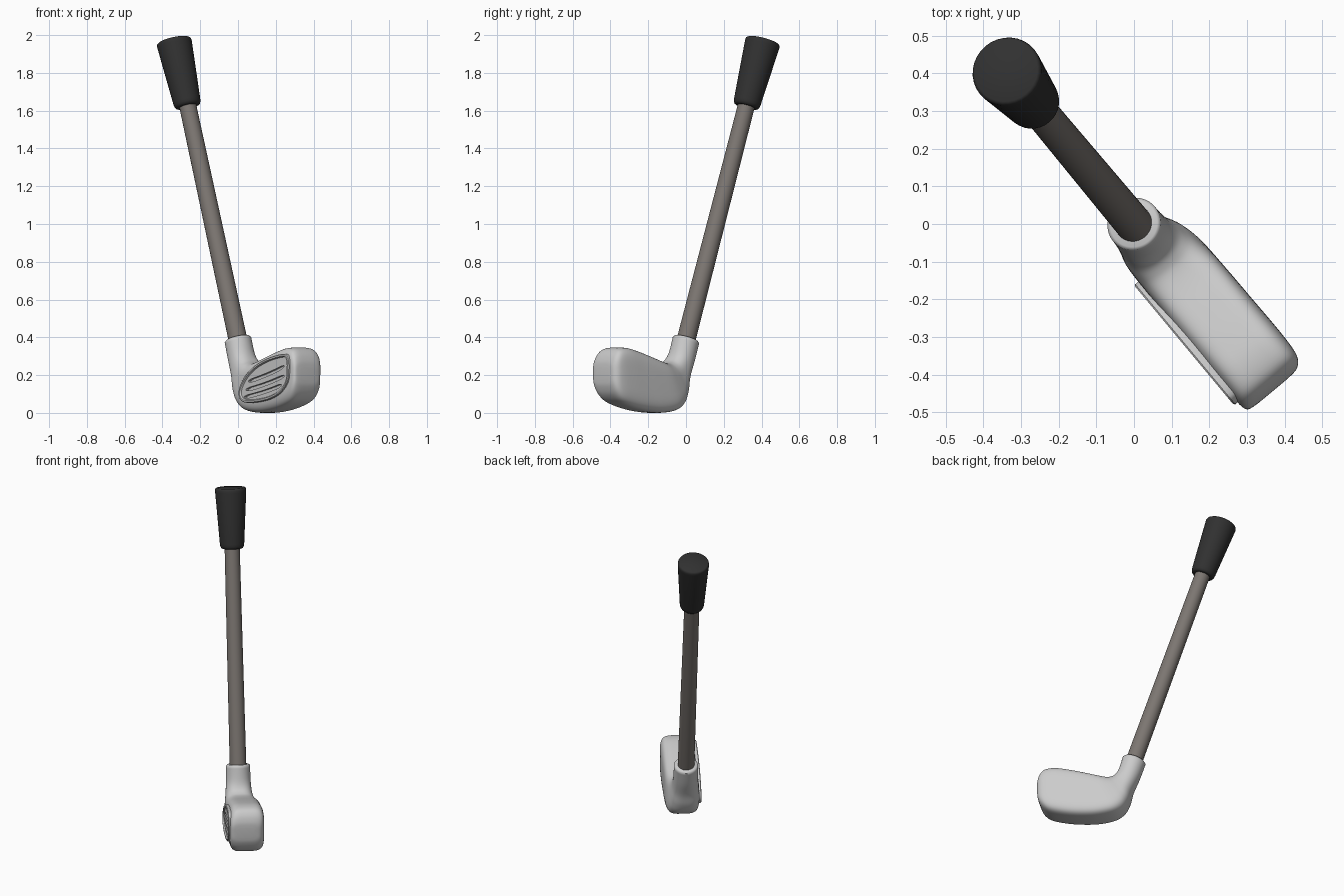
import bpy, bmesh, math
from mathutils import Vector

if "Cube" in bpy.data.objects:
    bpy.data.objects.remove(bpy.data.objects["Cube"])

# Head frame: s runs heel to toe, t runs face to back, z is up
U = Vector((0.64, -0.768, 0))
B = Vector((0.768, 0.64, 0))


def world(s, t, z):
    return U * s + B * t + Vector((0, 0, z))


def spline(pts, steps, closed=False):
    """Catmull-Rom interpolation of rows of any length."""
    n, out = len(pts), []
    for i in range(n if closed else n - 1):
        ids = [(i + k) % n if closed else min(max(i + k, 0), n - 1) for k in (-1, 0, 1, 2)]
        for j in range(steps):
            u = j / steps
            out.append([0.5 * (2 * b + (c - a) * u + (2 * a - 5 * b + 4 * c - d) * u * u
                               + (3 * b - a - 3 * c + d) * u ** 3)
                        for a, b, c, d in zip(*[pts[k] for k in ids])])
    if not closed:
        out.append(list(pts[-1]))
    return out


def loft(bm, rings):
    """Skin closed rings of points and cap both ends."""
    vs = [[bm.verts.new(p) for p in r] for r in rings]
    n = len(vs[0])
    for a, b in zip(vs, vs[1:]):
        for i in range(n):
            bm.faces.new((a[i], a[(i + 1) % n], b[(i + 1) % n], b[i]))
    bm.faces.new(vs[0])
    bm.faces.new(vs[-1])


def finish(bm, name, color=None, angle=40):
    bmesh.ops.recalc_face_normals(bm, faces=bm.faces)
    me = bpy.data.meshes.new(name)
    bm.to_mesh(me)
    bm.free()
    ob = bpy.data.objects.new(name, me)
    bpy.context.collection.objects.link(ob)
    if color:
        mat = bpy.data.materials.new(name + "_color")
        mat.diffuse_color = (*color, 1)
        mat.use_nodes = True
        mat.node_tree.nodes["Principled BSDF"].inputs["Base Color"].default_value = mat.diffuse_color
        me.materials.append(mat)
    smooth(ob, angle)
    return ob


def smooth(ob, angle=40):
    bpy.ops.object.select_all(action='DESELECT')
    ob.select_set(True)
    bpy.context.view_layer.objects.active = ob
    bpy.ops.object.shade_smooth_by_angle(angle=math.radians(angle))


# Shaft and grip, turned around the leaning axis
BASE = world(0, 0, 0.385)
SLOPE = Vector((*(U * -0.335).xy, 1))
AXIS = SLOPE.normalized()
SIDE = AXIS.cross(B)


def turned(name, profile, color, seg=32):
    bm = bmesh.new()
    rings = []
    for z, r in profile:
        c = BASE + SLOPE * (z - 0.385)
        rings.append([c + (B * math.cos(a) + SIDE * math.sin(a)) * r
                      for a in (2 * math.pi * i / seg for i in range(seg))])
    loft(bm, rings)
    return finish(bm, name, color)


turned("shaft", [(0.3, 0.05), (1.7, 0.045)], (0.2, 0.18, 0.165))
turned("grip", [(1.622, 0.058), (1.625, 0.065), (1.636, 0.071), (1.65, 0.073),
                (1.945, 0.093), (1.957, 0.0935), (1.965, 0.091), (1.969, 0.085)],
       (0.03, 0.03, 0.03))

# Club head: outer edge (s, z), inner edge (s, z), front t, back t, squareness
sections = [
    (-0.068, 0.362, 0.068, 0.408, -0.072, 0.072, 2.0),
    (-0.035, 0.270, 0.092, 0.325, -0.074, 0.073, 2.1),
    (0.005, 0.180, 0.114, 0.285, -0.080, 0.078, 2.5),
    (0.027, 0.105, 0.140, 0.268, -0.086, 0.088, 3.0),
    (0.060, 0.048, 0.170, 0.264, -0.089, 0.100, 3.5),
    (0.120, 0.013, 0.220, 0.274, -0.090, 0.110, 4.2),
    (0.220, 0.000, 0.300, 0.300, -0.091, 0.113, 4.5),
    (0.330, 0.008, 0.390, 0.328, -0.092, 0.114, 4.5),
    (0.430, 0.028, 0.465, 0.345, -0.092, 0.115, 4.5),
    (0.508, 0.056, 0.525, 0.341, -0.092, 0.113, 4.5),
    (0.550, 0.094, 0.556, 0.315, -0.091, 0.105, 4.2),
    (0.571, 0.140, 0.573, 0.275, -0.082, 0.085, 4.0),
    (0.576, 0.175, 0.577, 0.240, -0.055, 0.055, 3.5)]


def power(v, n):
    return math.copysign(abs(v) ** (2 / n), v)


def section_ring(row, seg=64):
    so, zo, si, zi, t0, t1, n = row
    ring = []
    for i in range(seg):
        a = 2 * math.pi * i / seg
        c, d = power(math.cos(a), n), power(math.sin(a), n)
        ring.append(world((so + si) / 2 + (si - so) / 2 * c, (t0 + t1) / 2 + (t1 - t0) / 2 * d,
                          (zo + zi) / 2 + (zi - zo) / 2 * c))
    return ring


bm = bmesh.new()
rim = section_ring((-0.062, 0.372, 0.059, 0.413, -0.064, 0.064, 2.0))
loft(bm, [rim] + [section_ring(r) for r in spline(sections, 5)])
head = finish(bm, "club_head", angle=50)

# Face plate: raised rim around a shallow recess
outline = spline([(0.125, 0.10), (0.175, 0.055), (0.33, 0.063), (0.45, 0.097), (0.525, 0.16),
                  (0.54, 0.24), (0.53, 0.295), (0.49, 0.312), (0.36, 0.288), (0.24, 0.24),
                  (0.155, 0.17)], 5, True)


def inset(d):
    ring, n = [], len(outline)
    for i, (s, z) in enumerate(outline):
        e = Vector(outline[(i + 1) % n]) - Vector(outline[i - 1])
        e.normalize()
        ring.append((s - e.y * d, z + e.x * d))
    return ring


bm = bmesh.new()
loft(bm, [[world(s, t, z) for s, z in inset(d)] for d, t in
          ((0, -0.07), (0, -0.100), (0.004, -0.104), (0.012, -0.104), (0.017, -0.095),
           (0.022, -0.095))])
plate = finish(bm, "face_plate")

# Three bowed grooves cut through the plate into the head
bm = bmesh.new()
for s0, z0, s1, z1 in ((0.165, 0.083, 0.475, 0.148), (0.18, 0.122, 0.495, 0.196),
                       (0.20, 0.167, 0.495, 0.247)):
    top, low = [], []
    for i in range(13):
        u = i / 12
        s, z = s0 + (s1 - s0) * u, z0 + (z1 - z0) * u - 0.024 * u * (1 - u)
        h = 0.0095 * (1 - abs(2 * u - 1) ** 12 * 0.6)
        top.append((s, z + h))
        low.append((s, z - h))
    loop = low + top[::-1]
    loft(bm, [[world(s, t, z) for s, z in loop] for t in (-0.15, -0.076)])
cutter = finish(bm, "groove_cutter")
cutter.hide_render = True

for ob, angle in ((head, 50), (plate, 40)):
    bpy.context.view_layer.objects.active = ob
    mod = ob.modifiers.new("grooves", 'BOOLEAN')
    mod.operation = 'DIFFERENCE'
    mod.solver = 'EXACT'
    mod.object = cutter
    bpy.ops.object.modifier_apply(modifier=mod.name)
    smooth(ob, angle)
bpy.data.objects.remove(cutter)
